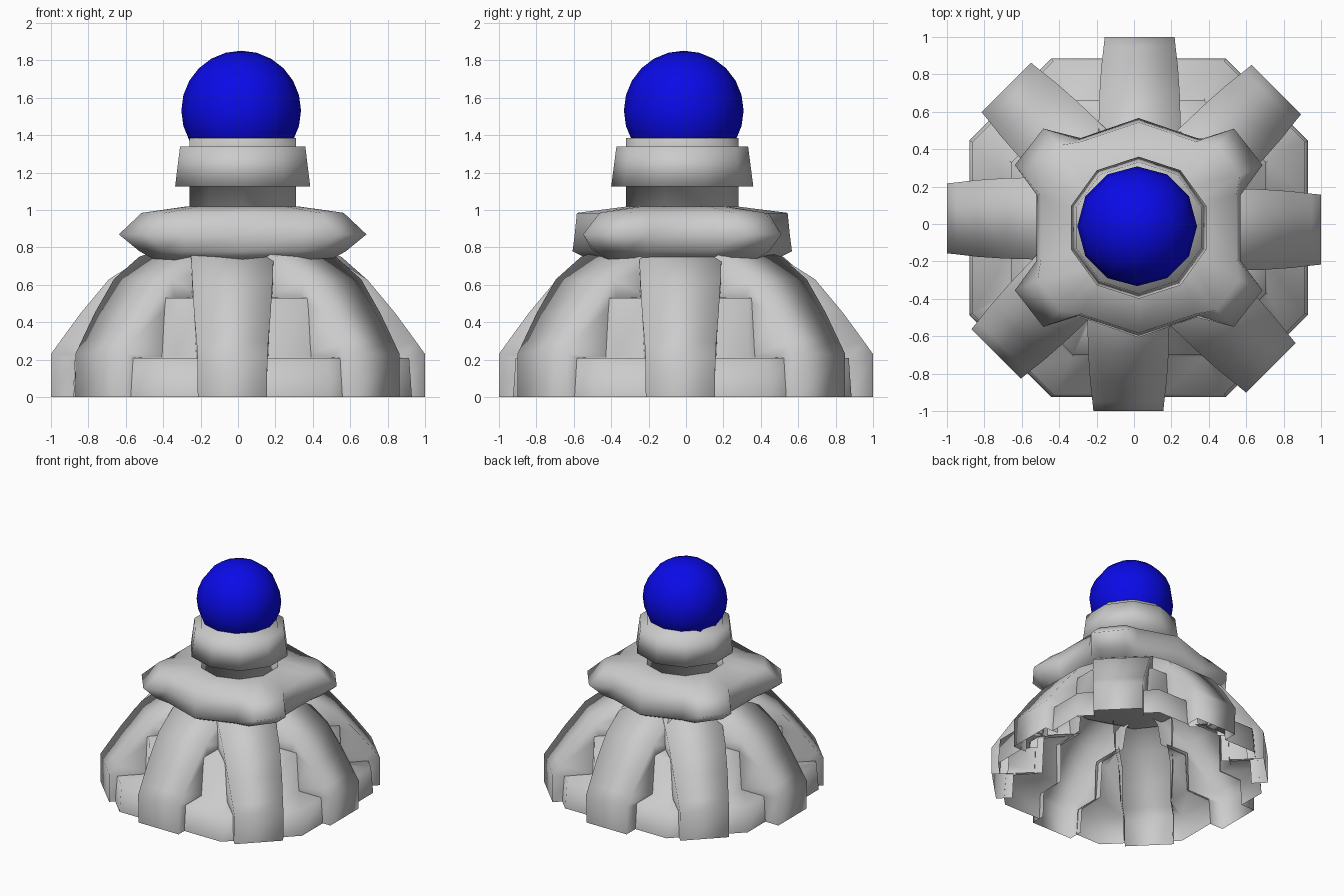
import bpy, bmesh, math
from math import cos, sin, pi
from mathutils import Vector, Matrix

if "Cube" in bpy.data.objects:
    bpy.data.objects.remove(bpy.data.objects["Cube"])


def material(name, color):
    m = bpy.data.materials.new(name)
    m.use_nodes = True
    m.diffuse_color = color
    m.node_tree.nodes["Principled BSDF"].inputs["Base Color"].default_value = color
    return m


GREY = material("light grey", (0.6, 0.6, 0.6, 1))
BLUE = material("deep blue", (0.003, 0.003, 0.8, 1))


def finish(name, bm, mat, angle):
    mesh = bpy.data.meshes.new(name)
    bm.to_mesh(mesh)
    bm.free()
    obj = bpy.data.objects.new(name, mesh)
    bpy.context.collection.objects.link(obj)
    mesh.materials.append(mat)
    bpy.ops.object.select_all(action="DESELECT")
    obj.select_set(True)
    bpy.context.view_layer.objects.active = obj
    bpy.ops.object.shade_smooth_by_angle(angle=math.radians(angle))
    return obj


def loft(rings, closed=True, caps=False):
    """Skin a list of equal-length point rings."""
    bm = bmesh.new()
    rows = [[bm.verts.new(p) for p in ring] for ring in rings]
    n = len(rows[0])
    for a, b in zip(rows, rows[1:]):
        for i in range(n if closed else n - 1):
            j = (i + 1) % n
            bm.faces.new((a[i], a[j], b[j], b[i]))
    if caps:
        bm.faces.new(rows[0][::-1])
        bm.faces.new(rows[-1])
    bmesh.ops.recalc_face_normals(bm, faces=bm.faces)
    return bm


CENTRE = Vector((0.025, -0.02, 0))
SHIFT = -0.03          # sideways offset of every rib
# Rib origins repeat every half turn: straight, diagonal, straight, diagonal
ORIGINS = [Vector(), Vector((0.012, 0.012, 0)), Vector(), CENTRE]


def rib_frame(k):
    """Origin, radial direction and tangent of rib k."""
    a = k * pi / 4
    return ORIGINS[k % 4], Vector((cos(a), sin(a), 0)), Vector((-sin(a), cos(a), 0))


# Eight curved ribs, open channels whose side walls reach in to the stepped skirt:
# outer radius, outer height, half width, inner radius, inner height
RIB = [(1.0, 0, 0.185, 0.88, 0), (1.0, 0.23, 0.187, 0.87, 0.2),
       (0.95, 0.3, 0.192, 0.66, 0.21), (0.84, 0.45, 0.205, 0.65, 0.52),
       (0.69, 0.63, 0.215, 0.42, 0.53), (0.5, 0.75, 0.22, 0.39, 0.7),
       (0.34, 0.79, 0.22, 0.3, 0.76)]
for k in range(8):
    origin, out, side = rib_frame(k)
    grow = 1.03 if k % 2 else 1.0
    rows = []
    for r, z, w, r_in, z_in in RIB:
        row = []
        for radius, height, s in ((r_in, z_in, -1), (r, z, -1), (r, z, 1), (r_in, z_in, 1)):
            p = origin + out * radius * grow + side * (SHIFT + s * w)
            p.z = height
            row.append(p)
        rows.append(row)
    finish("diagonal_rib" if k % 2 else "straight_rib",
           loft(rows, closed=False), GREY, 120)


# Stepped skirt panels filling the gaps between ribs
STEPS = [(0.905, 0), (0.89, 0.21), (0.69, 0.212), (0.68, 0.53), (0.43, 0.532), (0.4, 0.76)]


def octagon(r, z):
    c = r * 0.515
    pts = [(r, -c), (r, c), (c, r), (-c, r), (-r, c), (-r, -c), (-c, -r), (c, -r)]
    return [CENTRE + Vector((x, y, z)) for x, y in pts]


for k in range(8):
    bm = loft([octagon(r, z) for r, z in STEPS])
    for rib, sign in ((k, 1), (k + 1, -1)):
        origin, out, side = rib_frame(rib)
        bmesh.ops.bisect_plane(
            bm, geom=bm.verts[:] + bm.edges[:] + bm.faces[:],
            plane_co=origin + side * (SHIFT + sign * 0.182), plane_no=side * sign,
            clear_inner=True)
    finish("skirt_panel", bm, GREY, 120)

# Scalloped collar with a mirrored outline and tapering corners
QUARTER = [(0.545, 0.175), (0.662, 0.335), (0.51, 0.53), (0.32, 0.47), (0, 0.575)]
half = QUARTER + [(-x, y) for x, y in QUARTER[-2::-1]]
outline = half + [(x, -y) for x, y in half[::-1]]


def collar_ring(corner, sx, sy, z):
    ring = []
    for x, y in outline:
        f = corner if abs(x) > 0.5 and abs(y) > 0.3 else 1
        ring.append(CENTRE + Vector((x * f * sx, y * f * sy, z)))
    return ring


collar = loft([collar_ring(0.85, 0.82, 0.85, 0.73),
               collar_ring(0.86, 0.97, 1.02, 0.78),
               collar_ring(1, 1, 1, 0.87),
               collar_ring(0.85, 0.96, 0.98, 0.985),
               collar_ring(0.8, 0.54, 0.5, 1.02)], caps=True)
finish("scalloped_collar", collar, GREY, 100)

# Ten-sided neck with a flared band around it
NECK = [(0.3, 0.98), (0.3, 1.125), (0.38, 1.125), (0.352, 1.34), (0.3, 1.34), (0.3, 1.385)]
neck = loft([[CENTRE + Vector((r * sin(i * pi / 5), r * cos(i * pi / 5), z))
              for i in range(10)] for r, z in NECK], caps=True)
finish("banded_neck", neck, GREY, 120)

# Globe on top
globe = bmesh.new()
bmesh.ops.create_uvsphere(globe, u_segments=12, v_segments=12, radius=0.32,
                          matrix=Matrix.Translation((0.017, -0.012, 1.532)))
finish("globe", globe, BLUE, 60)
